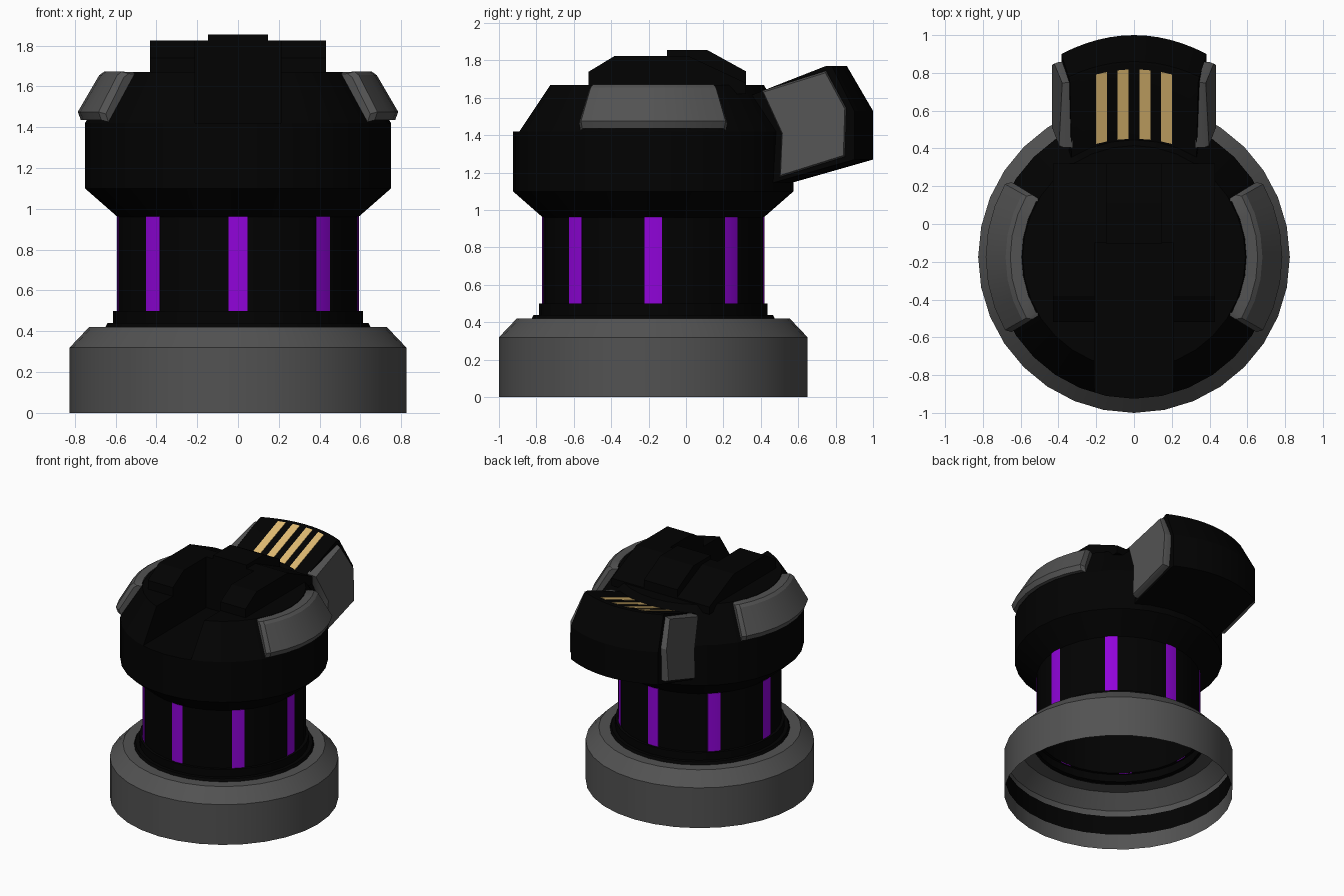
import bpy, bmesh
from math import sin, cos, radians, pi

if "Cube" in bpy.data.objects:
    bpy.data.objects.remove(bpy.data.objects["Cube"])

CY = -0.175   # turret axis offset in y
SEG = 32


def material(name, rgb):
    m = bpy.data.materials.new(name)
    m.diffuse_color = (*rgb, 1)
    m.use_nodes = True
    m.node_tree.nodes["Principled BSDF"].inputs["Base Color"].default_value = m.diffuse_color
    return m


BLACK = material("black", (0.0006, 0.0006, 0.0006))
GREY = material("dark_grey", (0.085, 0.085, 0.085))
PURPLE = material("purple", (0.28, 0.001, 0.7))
GOLD = material("gold", (0.75, 0.5, 0.17))


def add(name, verts, faces, mat=None, cut=None):
    me = bpy.data.meshes.new(name)
    me.from_pydata(verts, [], faces)
    bm = bmesh.new()
    bm.from_mesh(me)
    bmesh.ops.recalc_face_normals(bm, faces=bm.faces)
    bm.to_mesh(me)
    bm.free()
    ob = bpy.data.objects.new(name, me)
    bpy.context.collection.objects.link(ob)
    if mat:
        me.materials.append(mat)
    bpy.ops.object.select_all(action='DESELECT')
    ob.select_set(True)
    bpy.context.view_layer.objects.active = ob
    if cut:
        mod = ob.modifiers.new("cut", 'BOOLEAN')
        mod.operation, mod.object, mod.solver = 'DIFFERENCE', cut, 'EXACT'
        bpy.ops.object.modifier_apply(modifier=mod.name)
    bpy.ops.object.shade_smooth_by_angle(angle=radians(25))
    return ob


def revolve(name, prof, mat, caps=False, cut=None):
    """Spin an open (r, z) profile round the turret axis."""
    n = len(prof)
    v = [(r * sin(2 * pi * i / SEG), CY + r * cos(2 * pi * i / SEG), z)
         for i in range(SEG) for r, z in prof]
    f = [(i * n + j, (i + 1) % SEG * n + j, (i + 1) % SEG * n + j + 1, i * n + j + 1)
         for i in range(SEG) for j in range(n - 1)]
    if caps:
        f += [[i * n for i in range(SEG)], [i * n + n - 1 for i in range(SEG)]]
    return add(name, v, f, mat, cut)


def loft(name, rings, mat, cut=None):
    """Join equal closed rings of points and cap both ends."""
    n, m = len(rings[0]), len(rings)
    f = [(i * n + j, i * n + (j + 1) % n, (i + 1) * n + (j + 1) % n, (i + 1) * n + j)
         for i in range(m - 1) for j in range(n)]
    f += [list(range(n)), list(range((m - 1) * n, m * n))]
    return add(name, [p for r in rings for p in r], f, mat, cut)


def prism(name, prof, x0, x1, mat, cut=None):
    return loft(name, [[(x, y, z) for y, z in prof] for x in (x0, x1)], mat, cut)


# Hollow base ring with a dark band inside
revolve("base_ring", [(0.825, 0), (0.825, 0.32), (0.73, 0.42), (0.62, 0.42)], GREY)
revolve("base_inner_band", [(0.819, 0.12), (0.819, 0.27)], BLACK)

# Stepped column with eight light strips
revolve("column", [(0.65, 0.42), (0.64, 0.44), (0.612, 0.44), (0.612, 0.50),
                   (0.59, 0.50), (0.59, 0.97)], BLACK)
for k in range(8):
    a = k * pi / 4

    def spot(r, t, z):
        return (r * sin(a) + t * cos(a), CY + r * cos(a) - t * sin(a), z)
    section = [(0.5865, -0.046), (0.591, 0), (0.5865, 0.046),
               (0.590, 0.046), (0.594, 0), (0.590, -0.046)]
    loft(f"light_strip_{k + 1}",
         [[spot(r, t, z) for r, t in section] for z in (0.495, 0.962)], PURPLE)

# Head with a channel cut from the front
cutter = prism("channel_cutter", [(-1.2, 1.42), (-0.1, 1.42), (-0.1, 2.2), (-1.2, 2.2)],
               -0.21, 0.21, None)
cutter.hide_render = True
cutter.hide_set(True)
revolve("head", [(0.59, 0.96), (0.75, 1.10), (0.75, 1.42), (0.59, 1.67)],
        BLACK, caps=True, cut=cutter)
prism("raised_top", [(-0.52, 1.62), (-0.52, 1.74), (-0.38, 1.825), (0.01, 1.825),
                     (0.32, 1.68), (0.32, 1.62)], -0.43, 0.43, BLACK, cut=cutter)
prism("center_block", [(-0.102, 1.65), (-0.102, 1.855), (0.115, 1.855), (0.32, 1.742),
                       (0.32, 1.65)], -0.147, 0.147, BLACK)

# Curved side pads with bevelled ends
pad = [(0.70, 1.437), (0.77, 1.435), (0.785, 1.475), (0.68, 1.655), (0.655, 1.672), (0.595, 1.67)]
for side, s in (("left", -1), ("right", 1)):
    rings = []
    for deg in (-31.5, -29.5, -20, -10, 0, 10, 20, 29.5, 31.5):
        a, d = radians(deg), 0.025 if abs(deg) > 30 else 0
        rings.append([(s * (r - d) * cos(a), CY + (r - d) * sin(a), z - d * 0.4) for r, z in pad])
    loft(f"side_pad_{side}", rings, GREY)


# Tilted connector housing, bowed along its length and narrower at the top
def bow(x):
    return 0.1 * (x / 0.385) ** 2


housing = [(0.3, 1.07, 1), (1.0, 1.27, 1), (1.0, 1.53, 1), (0.86, 1.77, 0.9),
           (0.825, 1.77, 0.88), (0.40, 1.605, 0.86), (0.3, 1.566, 0.86)]
loft("connector_housing",
     [[(x * k, y - bow(x * k), z) for y, z, k in housing]
      for x in (0.385 * (i / 6 - 1) for i in range(13))], BLACK)

# Housing cheeks, leaning inward toward the top
cheek = [(0.405, 1.638), (0.75, 1.745), (0.858, 1.545), (0.85, 1.285), (0.50, 1.175), (0.51, 1.41)]
for side, s in (("left", -1), ("right", 1)):
    rings = []
    for x, k in ((0.325, 1.0), (0.41, 1.0), (0.435, 0.96)):
        rings.append([(s * (x - (0.055 * max(0, min(1, (z - 1.5) / 0.2)) if x > 0.33 else 0)),
                       0.63 + (y - 0.63) * k, 1.46 + (z - 1.46) * k) for y, z in cheek])
    loft(f"connector_cheek_{side}", rings, GREY)

# Gold contacts on the sloping top
for k, xc in enumerate((-0.172, -0.058, 0.058, 0.172)):
    rings = []
    for x in (xc - 0.03, xc + 0.03):
        ends = [(0.4 + t * 0.425 - bow(x), 1.605 + 0.165 * t) for t in (0.12, 0.985)]
        rings.append([(x, y, z + d) for (y, z), d in
                      ((ends[0], -0.01), (ends[1], -0.01), (ends[1], 0.004), (ends[0], 0.004))])
    loft(f"contact_{k + 1}", rings, GOLD)
